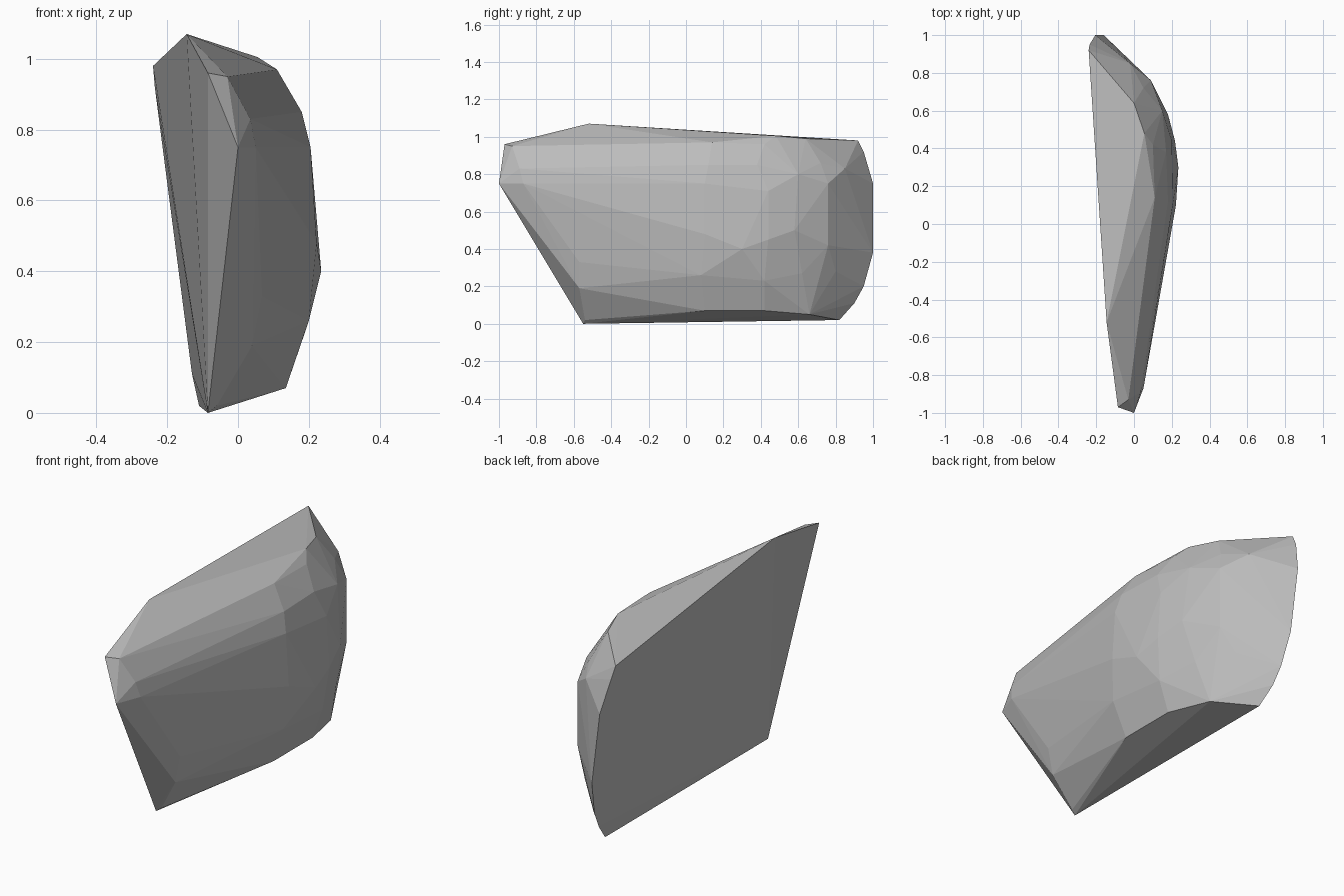
import bpy, bmesh

# Faceted slab: convex body defined by a few groups of corner points
flat_back = [(-0.24, 0.92, 0.98), (-0.145, -0.52, 1.07), (-0.085, -0.55, 0.0),
             (-0.11, 0.82, 0.02), (-0.085, -0.97, 0.96)]
rear_rim = [(-0.235, 0.95, 0.92), (-0.205, 1.0, 0.75), (-0.16, 1.0, 0.38),
            (-0.14, 0.95, 0.2), (-0.13, 0.9, 0.11)]
nose = [(0.0, -1.0, 0.75), (0.05, -0.87, 0.75), (0.035, -0.89, 0.83), (-0.03, -0.93, 0.95)]
lower_front = [(0.068, -0.57, 0.33), (0.04, -0.57, 0.19), (-0.06, -0.54, 0.02)]
top_edge = [(0.055, 0.48, 1.005), (0.11, 0.14, 0.97), (0.0, 0.64, 0.99), (0.1, 0.42, 0.96)]
bulge = [(0.205, 0.1, 0.75), (0.18, 0.12, 0.85), (0.222, 0.1, 0.48), (0.235, 0.3, 0.4),
         (0.2, 0.08, 0.26), (0.217, 0.44, 0.45), (0.2, 0.44, 0.71), (0.17, 0.38, 0.85),
         (0.18, 0.58, 0.5), (0.15, 0.6, 0.8)]
rear_slope = [(0.09, 0.76, 0.75), (0.09, 0.76, 0.42), (0.05, 0.72, 0.86),
              (-0.02, 0.85, 0.83), (0.02, 0.8, 0.28), (0.13, 0.62, 0.27)]
bottom_edge = [(0.135, 0.1, 0.07), (0.135, 0.42, 0.07), (0.07, 0.66, 0.05), (0.19, 0.42, 0.23)]

bm = bmesh.new()
for group in (flat_back, rear_rim, nose, lower_front, top_edge, bulge, rear_slope, bottom_edge):
    for p in group:
        bm.verts.new(p)

# Wrap the corners in a closed skin and drop any unused points
bmesh.ops.convex_hull(bm, input=bm.verts[:])
bmesh.ops.delete(bm, geom=[v for v in bm.verts if not v.link_faces], context='VERTS')
bmesh.ops.dissolve_limit(bm, angle_limit=0.02, verts=bm.verts[:], edges=bm.edges[:])
bmesh.ops.recalc_face_normals(bm, faces=bm.faces[:])

mesh = bpy.data.meshes.new("stone_slab")
bm.to_mesh(mesh)
bm.free()
stone = bpy.data.materials.new("stone_grey")
stone.diffuse_color = (0.5, 0.5, 0.5, 1)
mesh.materials.append(stone)
bpy.context.collection.objects.link(bpy.data.objects.new("stone_slab", mesh))
